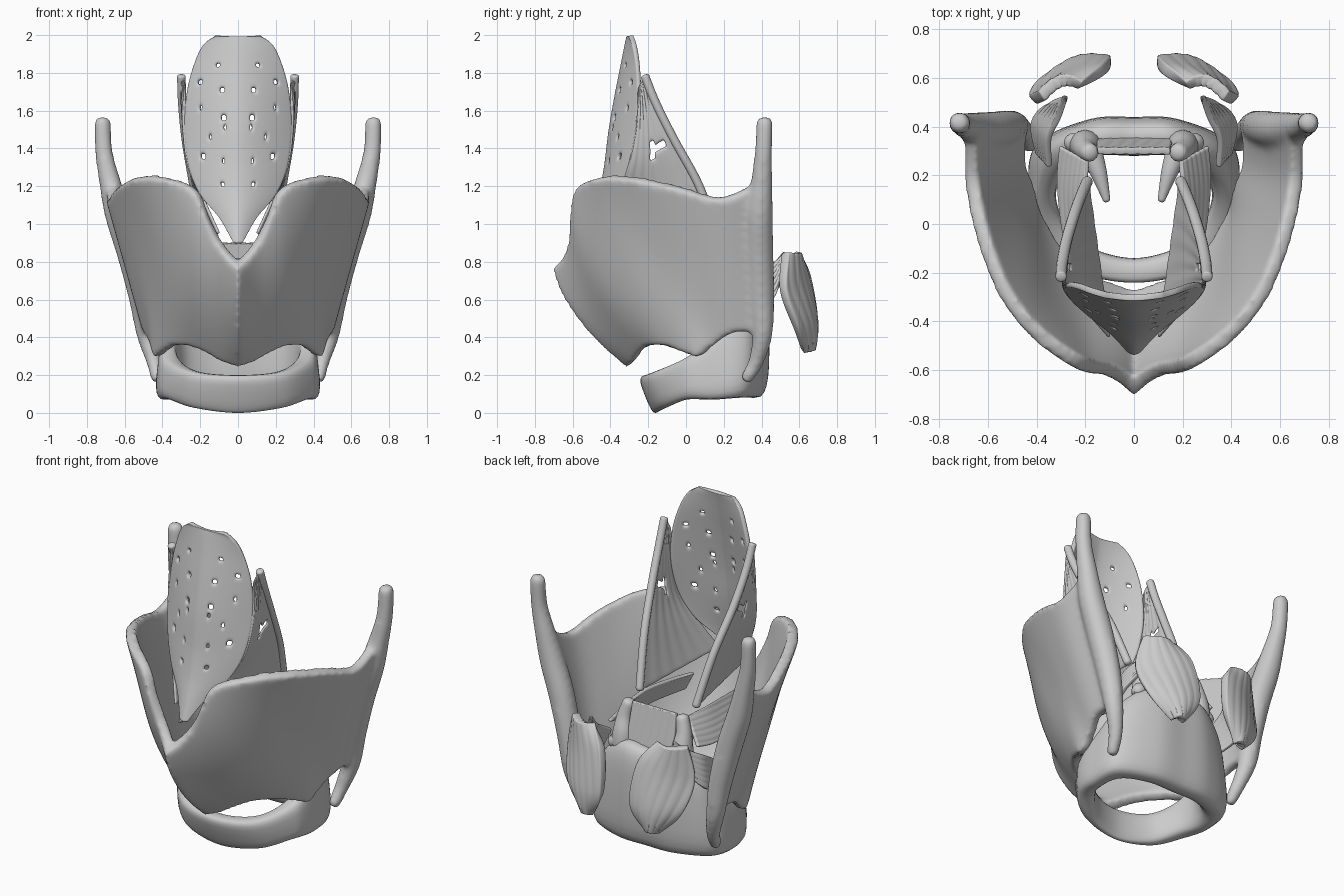
import bpy, math
from mathutils import Vector

if "Cube" in bpy.data.objects:
    bpy.data.objects.remove(bpy.data.objects["Cube"])

mat = bpy.data.materials.new("pale_grey")
mat.diffuse_color = (0.6, 0.6, 0.6, 1)
mat.use_nodes = True
mat.node_tree.nodes["Principled BSDF"].inputs["Base Color"].default_value = mat.diffuse_color


def spline(P, t):
    """Catmull-Rom through tuples P, t in 0..1."""
    n = len(P) - 1
    k = max(0, min(int(t * n), n - 1))
    f = t * n - k
    p0, p1, p2, p3 = P[max(k - 1, 0)], P[k], P[k + 1], P[min(k + 2, n)]
    return [0.5 * (2 * b + (c - a) * f + (2 * a - 5 * b + 4 * c - d) * f * f
                   + (3 * b - a - 3 * c + d) * f ** 3) for a, b, c, d in zip(p0, p1, p2, p3)]


def make(name, verts, faces):
    me = bpy.data.meshes.new(name)
    me.from_pydata([tuple(v) for v in verts], [], faces)
    me.materials.append(mat)
    me.shade_smooth()
    ob = bpy.data.objects.new(name, me)
    bpy.context.collection.objects.link(ob)
    return ob


def mirror(ob):
    ob.modifiers.new("mirror", 'MIRROR').use_mirror_merge = False
    return ob


def grid(name, f, nu, nv, thick, offset=0.0, skip=None, subdiv=1):
    """Thick sheet from f(u, v), u and v in 0..1."""
    vs = [Vector(f(i / nu, j / nv)) for j in range(nv + 1) for i in range(nu + 1)]
    fs = []
    for j in range(nv):
        for i in range(nu):
            a = j * (nu + 1) + i
            q = (a, a + 1, a + nu + 2, a + nu + 1)
            if not (skip and skip(sum((vs[k] for k in q), Vector()) / 4)):
                fs.append(q)
    ob = make(name, vs, fs)
    s = ob.modifiers.new("solid", 'SOLIDIFY')
    s.thickness, s.offset = thick, offset
    if subdiv:
        ob.modifiers.new("sub", 'SUBSURF').levels = subdiv
        ob.modifiers["sub"].render_levels = subdiv
    return ob


def loft(name, A, B, thick, bulge=(0, 0, 0), ripple=0.0015, skip=None):
    """Fibrous sheet between two edge curves."""
    bv = Vector(bulge)

    def f(u, v):
        a, b = Vector(spline(A, v)), Vector(spline(B, v))
        r = ripple * math.sin(38 * u + 6 * v)
        return a.lerp(b, u) + bv * math.sin(math.pi * u) + Vector((r, r, 0))
    return grid(name, f, 28, 28, thick, 0, skip)


def tube(name, P, n=28, m=14):
    """Round-ended tube through (x, y, z, radius) points."""
    vs, fs = [], []
    length = sum((Vector(p[:3]) - Vector(q[:3])).length for p, q in zip(P, P[1:]))
    for k in range(n + 1):
        t = 0.5 - 0.5 * math.cos(math.pi * k / n)
        c = spline(P, t)
        d = Vector(spline(P, min(1, t + .01))[:3]) - Vector(spline(P, max(0, t - .01))[:3])
        d.normalize()
        a = d.cross(Vector((1, 0, 0))).normalized()
        b = d.cross(a)
        e = min(t, 1 - t) * length / c[3]
        r = c[3] * (math.sqrt(max(0.02, 1 - (1 - e) ** 2)) if e < 1 else 1)
        for i in range(m):
            w = 2 * math.pi * i / m
            vs.append(Vector(c[:3]) + r * (a * math.cos(w) + b * math.sin(w)))
    for k in range(n):
        for i in range(m):
            j = (i + 1) % m
            fs.append((k * m + i, k * m + j, (k + 1) * m + j, (k + 1) * m + i))
    fs += [tuple(range(m))[::-1], tuple(range(n * m, n * m + m))]
    return make(name, vs, fs)


# Thyroid cartilage: plan curves at three heights plus lower and upper edge heights
low = [(0, -.39, .235), (.1, -.31, .27), (.22, -.2, .335), (.34, -.1, .35),
       (.45, .05, .295), (.46, .17, .36), (.47, .27, .42), (.47, .42, .42)]
mid = [(0, -.70), (.1, -.59), (.25, -.47), (.38, -.3), (.47, -.12), (.54, .05), (.585, .22), (.565, .42)]
top = [(0, -.62, .76), (.1, -.63, .88), (.22, -.61, 1.16), (.4, -.48, 1.235),
       (.55, -.29, 1.235), (.66, -.05, 1.185), (.72, .18, 1.13), (.69, .41, 1.22)]


def thyroid(u, v):
    s = 2 * u - 1
    a, b, c = (spline(P, abs(s)) for P in (low, mid, top))
    z = a[2] + (c[2] - a[2]) * v
    h0, h1, h2 = .3, .72, 1.2
    k0 = (z - h1) * (z - h2) / ((h0 - h1) * (h0 - h2))
    k1 = (z - h0) * (z - h2) / ((h1 - h0) * (h1 - h2))
    k2 = (z - h0) * (z - h1) / ((h2 - h0) * (h2 - h1))
    x, y = (k0 * a[i] + k1 * b[i] + k2 * c[i] for i in (0, 1))
    return math.copysign(x, s) if s else 0, y, z


shield = grid("thyroid_cartilage", thyroid, 90, 40, .065, -1, subdiv=0)
bpy.context.view_layer.objects.active = shield
shield.select_set(True)
bpy.ops.object.modifier_apply(modifier="solid")
# horns and rear borders, both sides
border = [(.425, .31, .165, .035), (.445, .37, .27, .042), (.485, .405, .42, .055), (.515, .4, .62, .068),
          (.57, .39, .85, .075), (.635, .39, 1.05, .072), (.675, .4, 1.21, .06),
          (.71, .41, 1.38, .048), (.718, .418, 1.57, .046)]
for s in (1, -1):
    tube("horn", [(s * x, y, z, r) for x, y, z, r in border], 60).select_set(True)
bpy.ops.object.join()
rm = shield.modifiers.new("remesh", 'REMESH')
rm.mode, rm.voxel_size, rm.use_smooth_shade = 'VOXEL', .015, True
sm = shield.modifiers.new("smooth", 'SMOOTH')
sm.factor, sm.iterations = .5, 14

# Cricoid cartilage: ring with low front arch and tall rear plate
outer = [(0, -.26), (.25, -.2), (.4, -.02), (.445, .15), (.42, .33), (.2, .43), (0, .44)]
inner = [(0, -.14), (.19, -.09), (.29, .02), (.32, .13), (.27, .23), (.15, .28), (0, .28)]
zs = [(0, .2), (.025, .22), (.07, .29), (.07, .4), (.08, .56), (.08, .68), (.08, .67)]
prof = [o + i + z for o, i, z in zip(outer, inner, zs)]
ring = prof + [(-a, b, -c, d, e, f) for a, b, c, d, e, f in prof[-2:0:-1]]
ring = ring[-2:] + ring + ring[:3]
N, M = 96, 24
vs, fs = [], []
for k in range(N):
    a, b, c, d, e, f = spline(ring, (2 + 12 * k / N) / (len(ring) - 1))
    for i in range(M):
        w = 2 * math.pi * i / M
        p, q = (math.copysign(abs(g) ** .65, g) for g in (math.cos(w), math.sin(w)))
        p, q = (1 + p) / 2, (1 + q) / 2
        lean = .3 * max(0, -b) * (1 - q) * p
        narrow = 1 - .16 * q * p * min(1, max(0, b) / .3)
        vs.append(((c + (a - c) * p) * narrow, d + (b - d) * p + lean, e + (f - e) * q))
for k in range(N):
    for i in range(M):
        k2, j = (k + 1) % N, (i + 1) % M
        fs.append((k * M + i, k2 * M + i, k2 * M + j, k * M + j))
make("cricoid_cartilage", vs, fs)

# Epiglottis: curved leaf with small holes; rows are z, half width, middle y, edge y
leaf = [(.9, .025, -.54, -.53), (1.03, .1, -.5, -.45), (1.15, .2, -.465, -.37), (1.3, .265, -.435, -.31),
        (1.5, .29, -.41, -.265), (1.7, .275, -.375, -.255), (1.85, .235, -.345, -.265),
        (1.95, .185, -.325, -.285), (1.995, .12, -.315, -.305)]
holes = [(.11, 1.84), (.2, 1.75), (.09, 1.71), (.2, 1.61), (.08, 1.57), (.15, 1.46),
         (.07, 1.52), (.19, 1.36), (.08, 1.34), (.08, 1.21)]


def epiglottis(u, v):
    s = 2 * u - 1
    z, w, ym, ye = spline(leaf, v)
    return w * s, ym + (ye - ym) * abs(s) ** 1.6, z


grid("epiglottis", epiglottis, 44, 64, .026, -1,
     lambda c: any(math.hypot(abs(c.x) - x, c.z - z) < .011 for x, z in holes))

# Fold rods and membranes between epiglottis and arytenoids
rod = [(.3, -.22, 1.79), (.295, -.16, 1.64), (.275, -.06, 1.44), (.235, .07, 1.2), (.19, .18, .9)]
mirror(tube("fold_rod", [p + (.023,) for p in rod], 40))
edge = [(.28, -.25, 1.72), (.285, -.27, 1.5), (.26, -.31, 1.3), (.18, -.38, 1.12), (.1, -.47, .95)]
mirror(loft("fold_membrane", edge, rod, .016,
            skip=lambda c: 1.34 < c.z < 1.43 and -.19 < c.y < -.19 + (c.z - 1.34) * 1.1))

# Arytenoid cartilages with their processes
mirror(tube("arytenoid_body", [(.2, .32, .58, .07), (.2, .32, .7, .062), (.2, .305, .8, .045), (.175, .29, .9, .036)]))
mirror(tube("arytenoid_vocal_process", [(.18, .3, .68, .05), (.145, .21, .69, .035), (.11, .09, .69, .014)]))
mirror(tube("arytenoid_muscular_process", [(.19, .31, .67, .05), (.23, .33, .65, .045), (.28, .34, .62, .035)]))

# Muscles
loft("transverse_muscle", [(-.16, .34, .66), (-.15, .3, .9)], [(.16, .34, .66), (.15, .3, .9)], .03)
mirror(loft("side_muscle", [(.3, .32, .74), (.31, .15, .71), (.28, -.08, .72), (.2, -.28, .74)],
            [(.19, .26, .88), (.2, .08, .88), (.18, -.14, .86), (.16, -.3, .84)], .02))
mirror(loft("rear_muscle", [(.22, .565, .84), (.12, .635, .73), (.1, .67, .48), (.2, .63, .33)],
            [(.38, .525, .85), (.42, .51, .65), (.375, .575, .46), (.24, .615, .33)], .05, (0, .042, 0)))
mirror(loft("small_rear_muscle", [(.28, .525, .85), (.31, .44, .78), (.35, .35, .72), (.345, .235, .65)],
            [(.29, .515, .81), (.36, .485, .65), (.415, .41, .55), (.395, .29, .5)], .025))
